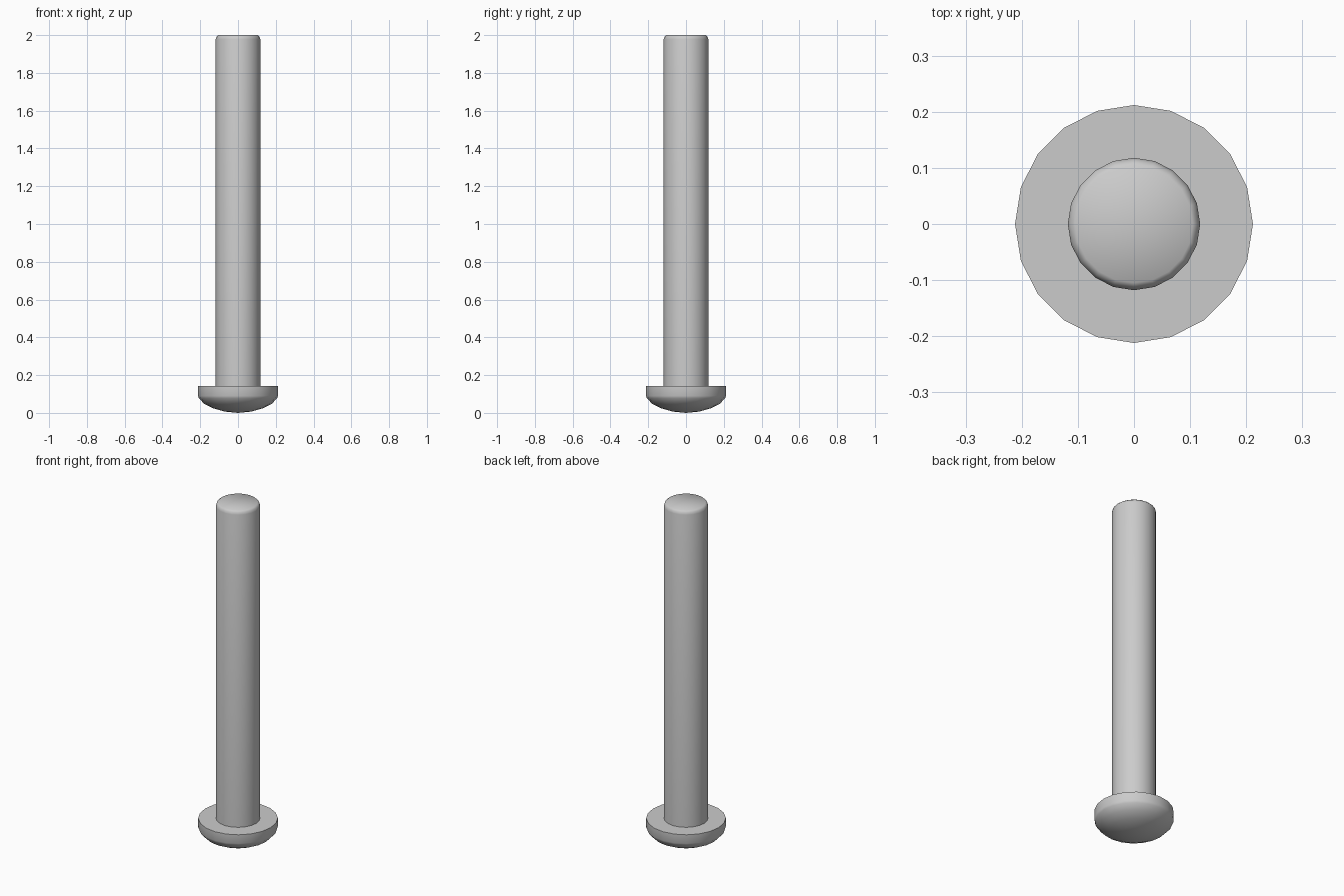
import bpy, bmesh, math

if "Cube" in bpy.data.objects:
    bpy.data.objects.remove(bpy.data.objects["Cube"])

SIDES = 20


def lathe(name, profile):
    """Spin a (radius, z) profile, listed bottom to top, around the z axis."""
    bm = bmesh.new()
    rings = []
    for r, z in profile:
        if r == 0:
            rings.append([bm.verts.new((0, 0, z))] * SIDES)
        else:
            rings.append([bm.verts.new((r * math.cos(2 * math.pi * i / SIDES),
                                        r * math.sin(2 * math.pi * i / SIDES), z))
                          for i in range(SIDES)])
    for low, high in zip(rings, rings[1:]):
        for i in range(SIDES):
            j = (i + 1) % SIDES
            corners = dict.fromkeys((low[i], low[j], high[j], high[i]))
            bm.faces.new(list(corners))
    bmesh.ops.recalc_face_normals(bm, faces=bm.faces)
    mesh = bpy.data.meshes.new(name)
    bm.to_mesh(mesh)
    bm.free()
    obj = bpy.data.objects.new(name, mesh)
    bpy.context.collection.objects.link(obj)
    bpy.ops.object.select_all(action='DESELECT')
    obj.select_set(True)
    bpy.context.view_layer.objects.active = obj
    bpy.ops.object.shade_smooth_by_angle(angle=math.radians(55))
    return obj


# Domed head and shank with a rounded tip, as one continuous turned part
lathe("rivet", [
    (0, 0), (0.07, 0.007), (0.13, 0.024), (0.18, 0.049), (0.207, 0.078),
    (0.212, 0.09), (0.212, 0.142), (0.118, 0.142),
    (0.118, 1.978), (0.114, 1.992), (0.105, 2.0), (0, 2.0),
])
